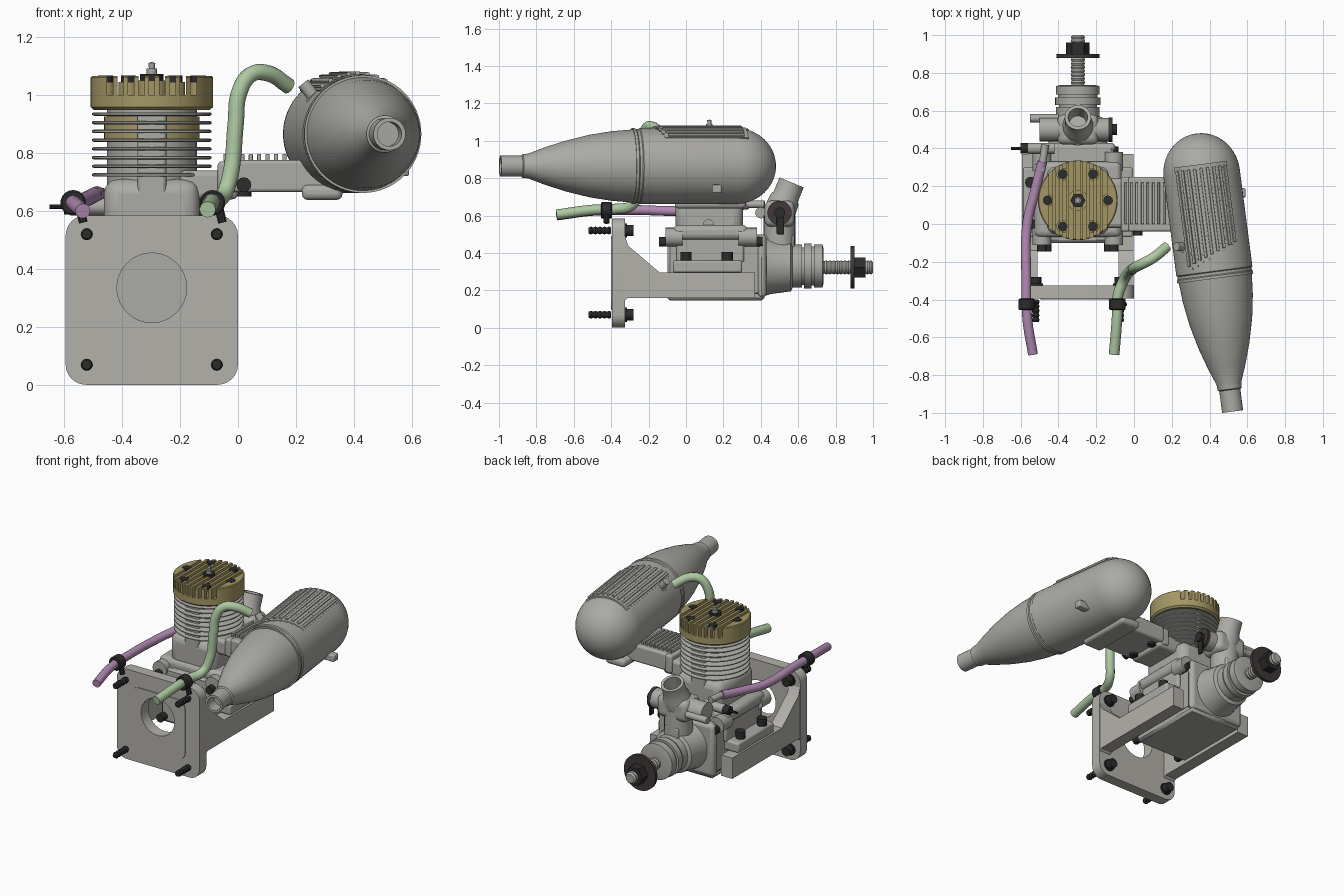
import bpy, bmesh, math
from mathutils import Vector, Matrix

cube = bpy.data.objects.get("Cube")
if cube:
    bpy.data.objects.remove(cube)

CX, CY, CZ = -0.297, 0.125, 0.33   # cylinder axis and crank height


def material(name, r, g, b):
    m = bpy.data.materials.new(name)
    m.use_nodes = True
    m.diffuse_color = (r, g, b, 1)
    m.node_tree.nodes["Principled BSDF"].inputs["Base Color"].default_value = (r, g, b, 1)
    return m


STEEL = material("cast_grey", .41, .405, .38)
MOUNT = material("mount_grey", .45, .44, .40)
GOLD = material("gold", .37, .31, .13)
DARK = material("dark_brown", .05, .04, .04)
BLACK = material("black_screw", .025, .025, .025)
GREEN = material("green_tube", .42, .58, .36)
PURPLE = material("purple_tube", .45, .26, .46)


def finish(name, bm, mat, bevel=0):
    bmesh.ops.recalc_face_normals(bm, faces=bm.faces)
    me = bpy.data.meshes.new(name)
    bm.to_mesh(me)
    bm.free()
    me.materials.append(mat)
    ob = bpy.data.objects.new(name, me)
    bpy.context.collection.objects.link(ob)
    if bevel:
        mod = ob.modifiers.new("bevel", "BEVEL")
        mod.width, mod.segments, mod.limit_method = bevel, 3, "ANGLE"
    return ob


def add_box(bm, lo, hi, mtx=Matrix()):
    lo, hi = Vector(lo), Vector(hi)
    m = mtx @ Matrix.Translation((lo + hi) / 2) @ Matrix.Diagonal((*(hi - lo), 1))
    bmesh.ops.create_cube(bm, size=1, matrix=m)


def box(name, lo, hi, mat=STEEL, bevel=.012, mtx=Matrix()):
    bm = bmesh.new()
    add_box(bm, lo, hi, mtx)
    return finish(name, bm, mat, bevel)


def lathe(name, start, direction, profile, mat=STEEL, seg=32):
    """Turn (distance, radius) points around a direction."""
    bm = bmesh.new()
    rot = Vector(direction).to_track_quat("Z", "Y").to_matrix().to_4x4()
    m = Matrix.Translation(start) @ rot
    rings = []
    for t, r in profile:
        n = seg if r > 0 else 1
        rings.append([bm.verts.new(m @ Vector((r * math.cos(i * math.tau / seg),
                     r * math.sin(i * math.tau / seg), t))) for i in range(n)])
    for a, b in zip(rings, rings[1:]):
        for i in range(seg):
            quad = [a[i % len(a)], a[(i + 1) % len(a)], b[(i + 1) % len(b)], b[i % len(b)]]
            bm.faces.new(list(dict.fromkeys(quad)))
    for ring in (rings[0], rings[-1]):
        if len(ring) > 1:
            bm.faces.new(ring)
    return finish(name, bm, mat)


def rod(name, a, b, r, mat=STEEL, seg=24):
    d = Vector(b) - Vector(a)
    return lathe(name, a, d, [(0, r), (d.length, r)], mat, seg)


def prism(name, pts, depth, place, mat):
    bm = bmesh.new()
    f = bm.faces.new([bm.verts.new(place(u, v)) for u, v in pts])
    ext = bmesh.ops.extrude_face_region(bm, geom=[f])
    bmesh.ops.translate(bm, vec=depth, verts=[v for v in ext["geom"] if isinstance(v, bmesh.types.BMVert)])
    return finish(name, bm, mat)


def cut(ob, cutter):
    mod = ob.modifiers.new("cut", "BOOLEAN")
    mod.operation, mod.solver, mod.object = "DIFFERENCE", "EXACT", cutter
    bpy.context.view_layer.objects.active = ob
    bpy.ops.object.modifier_apply(modifier=mod.name)
    bpy.data.objects.remove(cutter)


def tube(name, pts, r, mat):
    cu = bpy.data.curves.new(name, "CURVE")
    cu.dimensions, cu.bevel_depth, cu.bevel_resolution = "3D", r, 4
    cu.use_fill_caps, cu.resolution_u = True, 8
    sp = cu.splines.new("BEZIER")
    sp.bezier_points.add(len(pts) - 1)
    for p, co in zip(sp.bezier_points, pts):
        p.co, p.handle_left_type, p.handle_right_type = co, "AUTO", "AUTO"
    cu.materials.append(mat)
    sp.use_smooth = True
    bpy.context.collection.objects.link(bpy.data.objects.new(name, cu))


def rounded(cx, cz, hw, hh, r):
    return [(cx + sx * (hw - r) + r * math.cos(a), cz + sz * (hh - r) + r * math.sin(a))
            for k, (sx, sz) in enumerate([(1, 1), (-1, 1), (-1, -1), (1, -1)])
            for a in [(k + j / 6) * math.pi / 2 for j in range(7)]]


# Mount: plate with raised panel, side beams with gussets, plate bolts
for nm, hw, hh, r, y, d in (("mount_plate", .297, .292, .07, -.395, .07),
                            ("mount_panel", .197, .195, .06, -.4, .01)):
    ob = prism(nm, rounded(CX, .293, hw, hh, r), (0, d, 0), lambda u, v: (u, y, v), MOUNT)
    cut(ob, rod("cutter", (CX, -.5, .335), (CX, -.2, .335), .12, seg=48))
side = [(-.335, .14), (-.31, .16), (.37, .16), (.37, .295), (-.14, .295), (-.31, .44), (-.335, .52)]
for s in (-1, 1):
    prism("mount_beam", side, (-s * .08, 0, 0), lambda u, v: (CX + s * .295, u, v), MOUNT)
    for z in (.07, .52):
        x = CX + s * .224
        lathe("plate_bolt", (x, -.52, z), (0, 1, 0),
              [(i * .012, .016 + .005 * (i % 2)) for i in range(11)], BLACK, 12)
        lathe("plate_bolt_head", (x, -.33, z), (0, 1, 0),
              [(0, .038), (.015, .038), (.015, .03), (.05, .03)], BLACK, 16)

# Crankcase: bored block, lugs, corner bosses and screws
case = box("crankcase", (CX - .19, -.1, .145), (CX + .19, .42, .5), bevel=0)
cut(case, rod("cutter", (CX, -.3, .335), (CX, .4, .335), .122, seg=48))
case.modifiers.new("bevel", "BEVEL").width = .015
rod("bore_end", (CX, .385, .335), (CX, .402, .335), .121, DARK, 48)
box("crankcase_shoulder", (CX - .23, -.07, .47), (CX + .23, .33, .55), bevel=.03)
for s in (-1, 1):
    x0, x1 = sorted((CX + s * .17, CX + s * .29))
    box("bearer_lug", (x0, -.07, .295), (x1, .3, .36))
    box("shoulder_side", (min(CX + s * .16, CX + s * .21), -.05, .35),
        (max(CX + s * .16, CX + s * .21), .31, .5))
    for y in (0, .22):
        rod("lug_screw", (CX + s * .25, y, .36), (CX + s * .25, y, .405), .03, BLACK, 12)
    for y0, y1, ys in ((-.11, -.02, -.145), (.28, .38, .41)):
        rod("corner_boss", (CX + s * .19, y0, .485), (CX + s * .19, y1, .485), .05)
        for z in (.185, .46):
            x = CX + s * (.165 if z < .3 else .19)
            rod("case_screw", (x, y0 + .05, z), (x, ys, z), .026, BLACK, 12)
box("front_flange", (CX - .2, .38, .16), (CX + .2, .43, .5), bevel=.03)
lathe("nose_housing", (CX, .42, CZ), (0, 1, 0),
      [(0, .16), (.03, .15), (.14, .135), (.15, .115), (.2, .115), (.2, .1), (.21, .1),
       (.21, .12), (.25, .12), (.25, .105), (.265, .105), (.265, .115), (.31, .115),
       (.315, .095), (.315, .04)], seg=48)
box("nose_rib", (CX - .05, .42, .42), (CX + .05, .58, .5))

# Propeller shaft: thread, washer, nut
lathe("prop_shaft", (CX, .72, .323), (0, 1, 0),
      [(i * .01, .033 + .005 * (i % 2)) for i in range(28)] + [(.28, .028)], seg=20)
rod("prop_washer", (CX, .88, .323), (CX, .9, .323), .114, DARK, 40)
rod("prop_nut", (CX, .9, .323), (CX, .96, .323), .062, BLACK, 6)

# Cylinder: neck, core, fins
box("cylinder_neck", (CX - .165, CY - .18, .5), (CX + .165, CY + .18, .71), bevel=.05)
rod("cylinder_core", (CX, CY, .65), (CX, CY, .96), .155)
rod("gold_sleeve", (CX, CY, .85), (CX, CY, .925), .165, GOLD, 40)
box("transfer_post", (CX - .05, CY - .18, .65), (CX + .05, CY + .18, .94))
for i in range(8):
    z = .718 + i * .03
    lathe("cooling_fin", (CX, CY, z), (0, 0, 1), [(0, .2), (.003, .206), (.009, .206), (.012, .2)], seg=48)
rod("neck_plug", (CX + .15, .12, .55), (CX + .18, .12, .55), .03)

# Slotted head with bolts and glow plug
head = lathe("cylinder_head", (CX, CY, .948), (0, 0, 1), [(0, .2), (.01, .211), (.112, .211), (.117, .206)], GOLD, 64)
bm = bmesh.new()
for i in range(9):
    x = CX + (i - 4) * .036
    add_box(bm, (x - .01, -.3, 1.0), (x + .01, .6, 1.2))
cut(head, finish("cutter", bm, GOLD))
rod("head_hub", (CX, CY, .98), (CX, CY, 1.05), .055, GOLD)
for k in range(6):
    x, y = CX + .16 * math.cos(k * math.pi / 3), CY + .16 * math.sin(k * math.pi / 3)
    rod("head_bolt_seat", (x, y, .98), (x, y, 1.045), .034, GOLD, 16)
    rod("head_bolt", (x, y, 1.0), (x, y, 1.067), .026, BLACK, 12)
rod("glow_plug_hex", (CX, CY, 1.03), (CX, CY, 1.072), .04, BLACK, 6)
lathe("glow_plug_pin", (CX, CY, 1.06), (0, 0, 1), [(0, .018), (.03, .018), (.03, .01), (.05, .012), (.053, 0)], seg=12)

# Exhaust manifold with ribs and screws
box("exhaust_port", (-.2, -.02, .64), (0, .24, .74), bevel=.02)
box("exhaust_flange", (-.07, -.04, .655), (-.02, .25, .77))
box("exhaust_manifold", (-.03, -.04, .665), (.3, .25, .775))
for i in range(8):
    box("manifold_rib", (-.05 + i * .029, .0, .77), (-.036 + i * .029, .22, .797), bevel=.004)
box("muffler_saddle", (.22, -.06, .638), (.36, .32, .69), bevel=.02)
for y in (.02, .19):
    rod("manifold_screw", (.02, y, .69), (.02, y, .65), .026, BLACK, 12)
rod("manifold_side_screw", (.02, -.03, .69), (.02, -.06, .69), .026, BLACK, 12)

# Muffler, with ribbed top panel and fittings
tail, axis = Vector((.522, -.993, .865)), Vector((-.13, 1, 0)).normalized()
cap = [(1.27 + .215 * math.sin(a), .203 * math.cos(a)) for a in [i * math.pi / 20 for i in range(10)]]
lathe("muffler", tail, axis,
      [(.08, 0), (.08, .042), (0, .042), (0, .056), (.115, .056), (.12, .064), (.15, .066),
       (.24, .1), (.35, .135), (.48, .167), (.6, .186), (.71, .195), (.71, .203), (.725, .203),
       (.73, .198), (.745, .198), (.75, .203)] + cap + [(1.485, 0)], seg=64)
frame = Matrix.Translation(tail) @ Matrix.Rotation(math.atan(.13), 4, "Z")
for i in range(9):
    k = (i - 4) / 4
    m = frame @ Matrix.Rotation(k * .66, 4, "Y")
    y0 = .84 + .05 * k
    box("panel_base", (-.018, y0 - .02, .19), (.018, 1.32, .206), bevel=0, mtx=m)
    box("panel_rib", (-.008, y0, .19), (.008, 1.3, .216), bevel=.004, mtx=m)
rod("pressure_nipple", (.28, -.12, .97), (.225, -.12, 1.04), .022)
rod("pressure_nipple_base", (.3, -.12, .95), (.255, -.12, 1.0), .034, seg=6)
box("muffler_lug", (.5, .14, .72), (.59, .19, .765), bevel=.008)

# Carburettor
rod("carb_base", (CX, .5, .44), (CX, .5, .6), .085)
box("carb_body", (CX - .11, .42, .54), (CX + .11, .58, .68), bevel=.035)
rod("carb_barrel", (-.5, .5, .615), (-.13, .5, .615), .062)
lathe("carb_intake", (CX, .5, .62), (0, .38, .92),
      [(0, .085), (.07, .08), (.09, .07), (.17, .07), (.17, .052), (.08, .045), (.08, 0)])
rod("throttle_disc", (-.135, .5, .615), (-.115, .5, .615), .065, DARK)
rod("throttle_screw", (-.12, .5, .615), (-.09, .5, .615), .03, BLACK, 12)
box("throttle_arm", (-.112, .485, .5), (-.1, .525, .615), BLACK, .004)
rod("needle_seat", (-.42, .4, .615), (-.56, .4, .615), .03)
rod("needle_knob", (-.54, .4, .615), (-.6, .4, .615), .028, BLACK, 16)
rod("needle_wire", (-.59, .4, .615), (-.65, .4, .615), .008, BLACK, 8)
rod("carb_nipple", (-.47, .42, .66), (-.49, .28, .66), .02)
rod("idle_screw", (-.4, .56, .6), (-.55, .56, .6), .022)

# Fuel and pressure tubes with clamps
tube("pressure_tube", [(-.105, -.69, .605), (-.09, -.5, .63), (-.085, -.38, .635), (-.05, -.29, .655),
     (-.025, -.255, .73), (-.008, -.24, .9), (.005, -.23, 1.01), (.045, -.21, 1.07),
     (.1, -.18, 1.075), (.175, -.12, 1.03)], .028, GREEN)
tube("fuel_tube", [(-.535, -.69, .6), (-.565, -.5, .625), (-.57, -.3, .63), (-.565, 0, .625),
     (-.525, .17, .64), (-.485, .33, .66)], .026, PURPLE)
for x in (-.088, -.568):
    lathe("tube_clamp", (x, -.455, .628), (0, 1, 0), [(0, .038), (.005, .044), (.055, .044), (.06, .038)], BLACK, 24)
    rod("clamp_screw", (x + .02, -.425, .62), (x + .035, -.425, .56), .016, BLACK, 10)

# Smooth shading with sharp edges kept
bpy.ops.object.select_all(action="DESELECT")
for ob in bpy.context.collection.objects:
    if ob.type == "MESH":
        ob.select_set(True)
        bpy.context.view_layer.objects.active = ob
bpy.ops.object.shade_smooth_by_angle(angle=math.radians(35))
